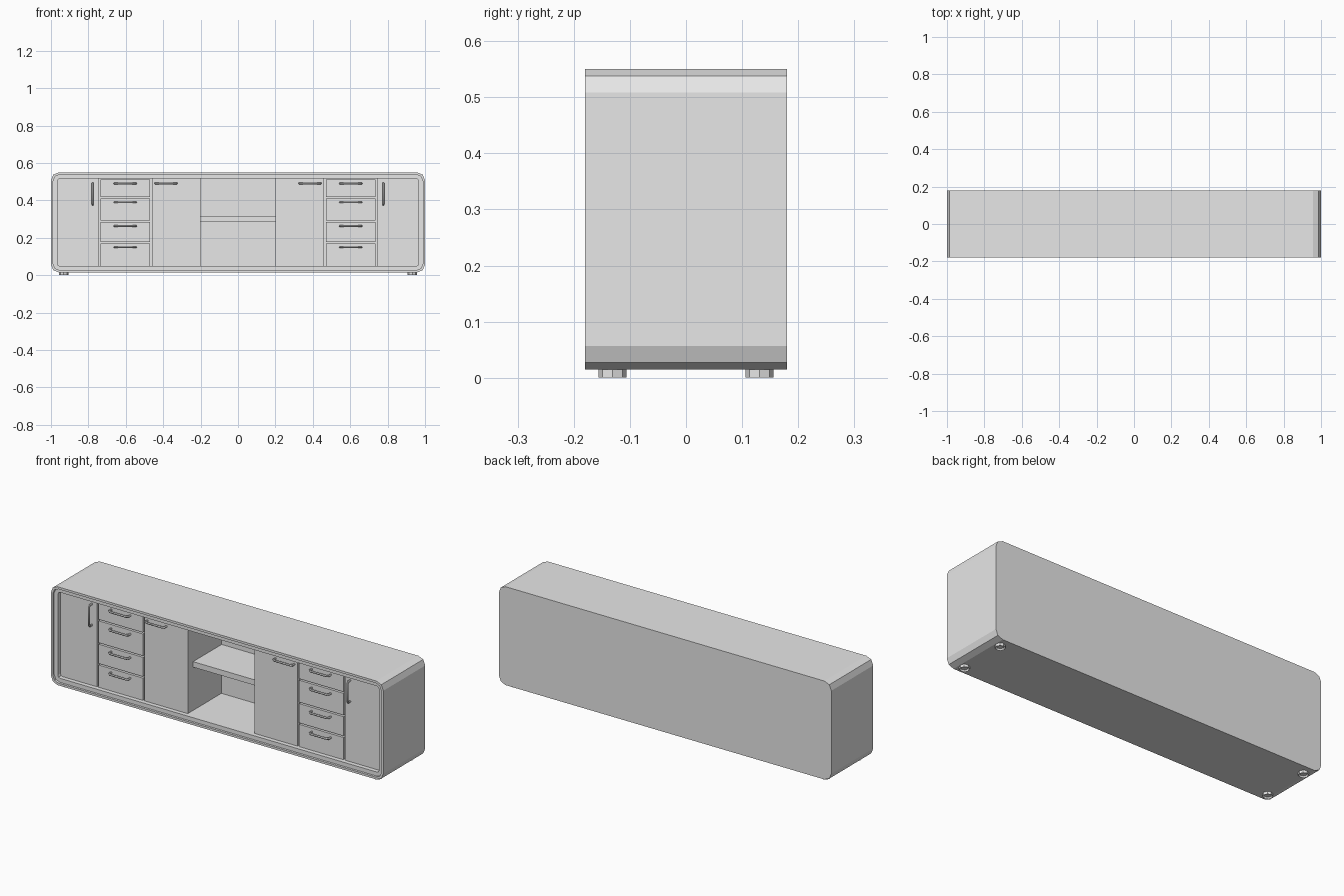
import bpy, bmesh, math

default = bpy.data.objects.get("Cube")
if default:
    bpy.data.objects.remove(default, do_unlink=True)

grey = bpy.data.materials.new("light grey")
grey.use_nodes = True
grey.diffuse_color = (0.8, 0.8, 0.8, 1)
grey.node_tree.nodes["Principled BSDF"].inputs["Base Color"].default_value = (0.8, 0.8, 0.8, 1)

DOOR_Y, BACK_Y = -0.146, 0.145      # door fronts and inner back wall
FLOOR, CEILING = 0.05, 0.516        # inside of the cabinet


def finish(name, bm, mirror=False):
    """Turn a bmesh into a named object, optionally mirrored left to right."""
    bmesh.ops.recalc_face_normals(bm, faces=bm.faces)
    mesh = bpy.data.meshes.new(name)
    bm.to_mesh(mesh)
    bm.free()
    mesh.materials.append(grey)
    obj = bpy.data.objects.new(name, mesh)
    bpy.context.collection.objects.link(obj)
    if mirror:
        obj.modifiers.new("Mirror", 'MIRROR')
    return obj


def box(name, x, y, z, mirror=True):
    """Box from (low, high) ranges."""
    bm = bmesh.new()
    bmesh.ops.create_cube(bm, size=1)
    for v in bm.verts:
        for i, (low, high) in enumerate((x, y, z)):
            v.co[i] = low if v.co[i] < 0 else high
    return finish(name, bm, mirror)


def rounded_loop(bm, inset, y, radius, steps=2):
    """Rounded rectangle of vertices in the xz plane."""
    half_w, half_h, mid = 1 - inset, 0.2675 - inset, 0.2825
    loop = []
    for corner, (sx, sz) in enumerate(((1, 1), (-1, 1), (-1, -1), (1, -1))):
        for k in range(steps + 1):
            a = math.pi / 2 * (corner + k / steps)
            loop.append(bm.verts.new((sx * (half_w - radius) + radius * math.cos(a), y,
                                      mid + sz * (half_h - radius) + radius * math.sin(a))))
    return loop


# Shell: back, sides, stepped front lip and inside walls
bm = bmesh.new()
loops = [rounded_loop(bm, *p) for p in (
    (0, 0.18, 0.042), (0, -0.18, 0.042), (0.012, -0.18, 0.034),
    (0.012, -0.168, 0.034), (0.034, -0.168, 0.014), (0.034, BACK_Y, 0.014))]
for a, b in zip(loops, loops[1:]):
    for i in range(len(a)):
        j = (i + 1) % len(a)
        bm.faces.new((a[i], a[j], b[j], b[i]))
bm.faces.new(loops[0])
bm.faces.new(loops[-1])
finish("cabinet_shell", bm)

# Doors, the carcass behind the drawers and the open middle shelf
box("inner_doors", (0.2, 0.46), (DOOR_Y, BACK_Y), (FLOOR, CEILING))
box("outer_doors", (0.745, 0.965), (DOOR_Y, -0.12), (FLOOR, CEILING))
box("drawer_carcass", (0.459, 0.96), (-0.125, BACK_Y), (FLOOR, CEILING))
box("middle_shelf", (-0.2, 0.2), (-0.1, BACK_Y), (0.285, 0.315), mirror=False)


def handle(name, x, z, vertical=False):
    """Bent round bar standing off the front, mirrored to the other side."""
    curve = bpy.data.curves.new(name, 'CURVE')
    curve.dimensions = '3D'
    curve.bevel_depth = 0.0055
    curve.bevel_resolution = 1
    path = ((-0.057, 0.002), (-0.057, -0.016), (-0.049, -0.024),
            (0.049, -0.024), (0.057, -0.016), (0.057, 0.002))
    spline = curve.splines.new('POLY')
    spline.points.add(len(path) - 1)
    for point, (along, out) in zip(spline.points, path):
        dx, dz = (0, along) if vertical else (along, 0)
        point.co = (x + dx, DOOR_Y + out, z + dz, 1)
    curve.materials.append(grey)
    obj = bpy.data.objects.new(name, curve)
    bpy.context.collection.objects.link(obj)
    bpy.ops.object.select_all(action='DESELECT')
    obj.select_set(True)
    bpy.context.view_layer.objects.active = obj
    bpy.ops.object.convert(target='MESH')
    obj = bpy.context.view_layer.objects.active
    bpy.ops.object.shade_smooth_by_angle(angle=math.radians(50))
    obj.modifiers.new("Mirror", 'MIRROR')


# Drawers from top to bottom, each with its handle
edges = (CEILING, 0.415, 0.288, 0.175, FLOOR - 0.004)
for n, (top, bottom) in enumerate(zip(edges, edges[1:]), 1):
    box(f"drawer_{n}", (0.47, 0.736), (DOOR_Y, -0.12), (bottom + 0.004, top - 0.004))
    handle(f"drawer_handle_{n}", 0.603, top - 0.025)
handle("inner_door_handle", 0.385, 0.491)
handle("outer_door_handle", 0.777, 0.435, vertical=True)

# Short hollow feet
for name, y in (("front_feet", -0.131), ("back_feet", 0.131)):
    bm = bmesh.new()
    bmesh.ops.create_cone(bm, cap_ends=True, segments=8, radius1=0.025, radius2=0.025, depth=0.02)
    bmesh.ops.translate(bm, verts=bm.verts, vec=(0.932, y, 0.01))
    bm.normal_update()
    sole = [f for f in bm.faces if f.normal.z < -0.9]
    bmesh.ops.inset_region(bm, faces=sole, thickness=0.007)
    for v in sole[0].verts:
        v.co.z += 0.008
    finish(name, bm, mirror=True)
